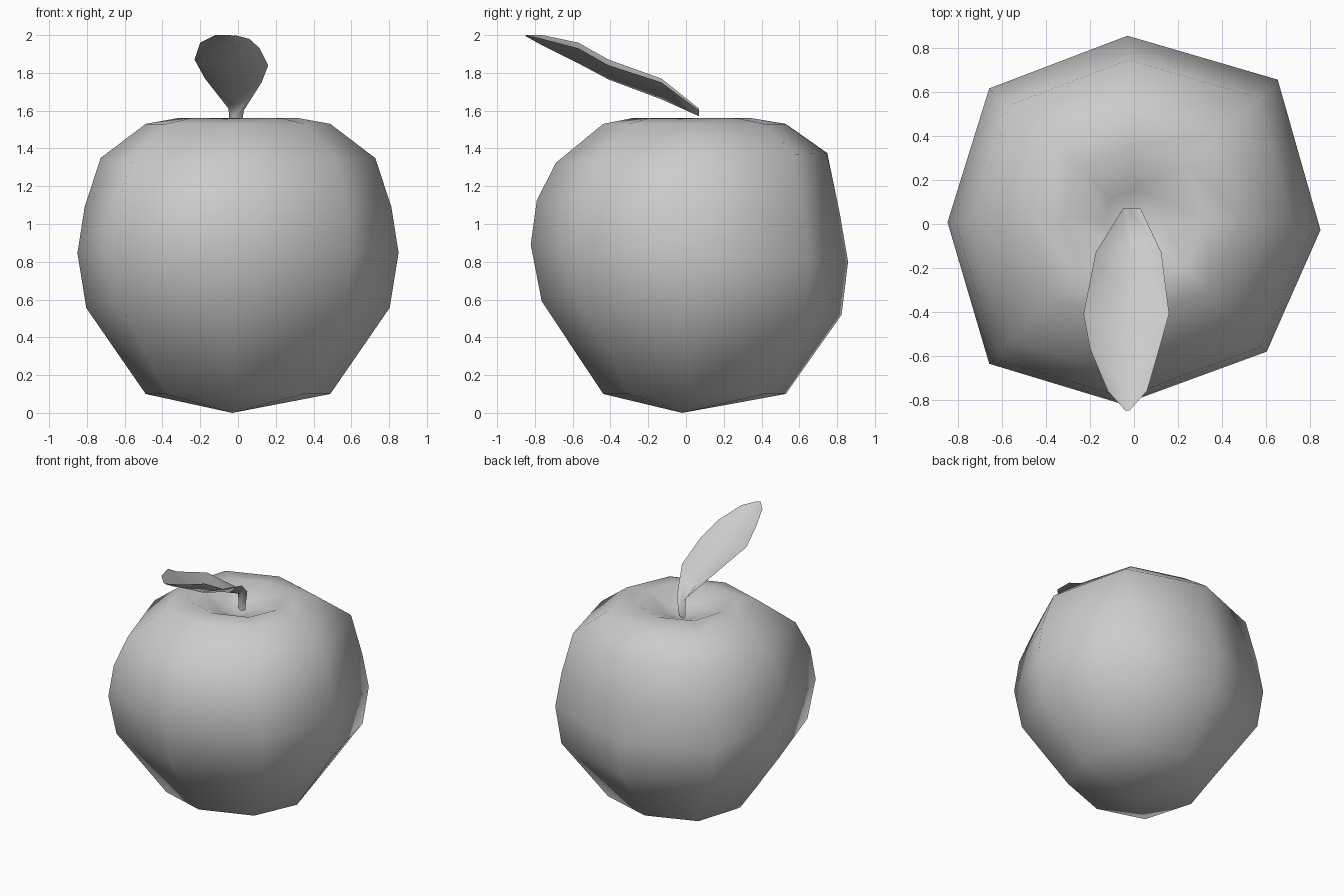
import bpy


def make_mesh(name, verts, faces):
    mesh = bpy.data.meshes.new(name)
    mesh.from_pydata(verts, [], faces)
    mesh.update()
    for p in mesh.polygons:
        p.use_smooth = True
    obj = bpy.data.objects.new(name, mesh)
    bpy.context.collection.objects.link(obj)
    return obj


# Apple body: one irregular octagon, scaled, shifted and tilted up the height
octagon = [(0.85, -0.045), (0.655, 0.64), (-0.03, 0.84), (-0.66, 0.60),
           (-0.85, -0.01), (-0.66, -0.655), (-0.05, -0.84), (0.605, -0.60)]
# z, scale, y shift, tilt in y
rings = [(0.10, 0.575, 0.045, 0.0),
         (0.555, 0.945, 0.03, -0.045),
         (0.845, 1.0, 0.018, -0.054),
         (1.09, 0.955, 0.012, -0.043),
         (1.35, 0.855, 0.03, 0.035),
         (1.53, 0.575, 0.045, 0.0),
         (1.56, 0.38, 0.03, 0.0),
         (1.48, 0.16, 0.02, 0.0)]
n = len(octagon)
verts = [(x * s, y * s + dy, z + tilt * y * s)
         for z, s, dy, tilt in rings for x, y in octagon]
faces = [(r * n + i, r * n + (i + 1) % n, (r + 1) * n + (i + 1) % n, (r + 1) * n + i)
         for r in range(len(rings) - 1) for i in range(n)]
bottom, dimple = len(verts), len(verts) + 1
verts += [(-0.03, -0.02, 0.0), (-0.01, 0.03, 1.43)]
last = (len(rings) - 1) * n
for i in range(n):
    j = (i + 1) % n
    faces += [(bottom, j, i), (dimple, last + i, last + j)]
make_mesh("apple_body", verts, faces)

# Leaf: folded sheet, each row is y, left x, left z, middle z, right x, right z
rows = [(0.065, -0.04, 1.46, 1.44, 0.015, 1.46),
        (0.07, -0.05, 1.61, 1.57, 0.03, 1.60),
        (-0.13, -0.175, 1.77, 1.66, 0.125, 1.75),
        (-0.41, -0.23, 1.87, 1.765, 0.16, 1.84),
        (-0.57, -0.20, 1.96, 1.85, 0.115, 1.93),
        (-0.76, -0.12, 2.0, 1.945, 0.06, 1.98),
        (-0.85, -0.04, 2.0, 1.995, -0.02, 2.0)]
verts = []
for y, xl, zl, zm, xr, zr in rows:
    verts += [(xl, y, zl), (-0.02, y, zm), (xr, y, zr)]
faces = [(r * 3 + c, r * 3 + 3 + c, r * 3 + 4 + c, r * 3 + 1 + c)
         for r in range(len(rows) - 1) for c in range(2)]
make_mesh("leaf", verts, faces)
